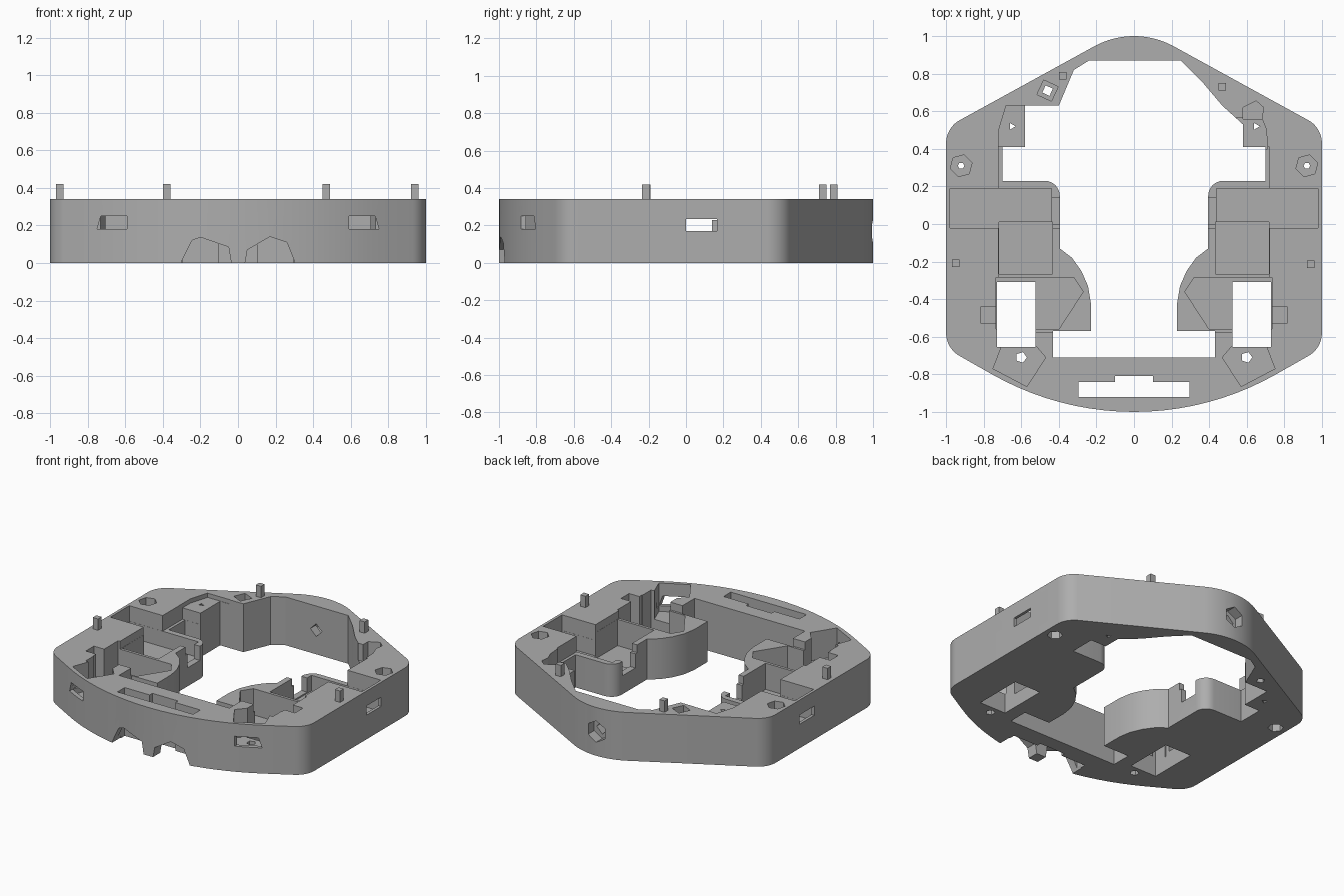
import bpy, bmesh, math
from mathutils import Vector, Matrix

cube = bpy.data.objects.get("Cube")
if cube:
    bpy.data.objects.remove(cube, do_unlink=True)

TOP = 0.34
ABOVE, BELOW = 0.5, -0.1

grey = bpy.data.materials.new("plain_grey")
grey.use_nodes = True
grey.diffuse_color = (0.42, 0.42, 0.42, 1)
grey.node_tree.nodes["Principled BSDF"].inputs["Base Color"].default_value = grey.diffuse_color


def arc(cx, cy, r, a0, a1, n=10):
    """Points on an arc, angles in degrees."""
    angles = [math.radians(a0 + (a1 - a0) * i / n) for i in range(n + 1)]
    return [(cx + r * math.cos(a), cy + r * math.sin(a)) for a in angles]


def mirrored(half):
    """Close a +x half outline with its mirror image."""
    return half + [(-x, y) for x, y in reversed(half) if abs(x) > 1e-4]


def flip(points, side):
    return [(x * side, y) for x, y in points]


def rect(x0, x1, y0, y1):
    return [(x0, y0), (x1, y0), (x1, y1), (x0, y1)]


def ngon(x, y, r, n, turn=0):
    return arc(x, y, r, turn, turn + 360, n)[:-1]


def prism(name, points, z0, z1, along_y=False):
    """Extrude a flat profile up z, or an x-z profile along y."""
    bm = bmesh.new()
    place = (lambda p, d: (p[0], d, p[1])) if along_y else (lambda p, d: (p[0], p[1], d))
    face = bm.faces.new([bm.verts.new(place(p, z0)) for p in points])
    new = bmesh.ops.extrude_face_region(bm, geom=[face])["geom"]
    shift = Vector((0, z1 - z0, 0)) if along_y else Vector((0, 0, z1 - z0))
    bmesh.ops.translate(bm, vec=shift, verts=[v for v in new if isinstance(v, bmesh.types.BMVert)])
    bmesh.ops.recalc_face_normals(bm, faces=bm.faces)
    mesh = bpy.data.meshes.new(name)
    bm.to_mesh(mesh)
    bm.free()
    mesh.materials.append(grey)
    obj = bpy.data.objects.new(name, mesh)
    bpy.context.collection.objects.link(obj)
    return obj


# Outer shell: round nose, clipped corners, bowed front
outline = mirrored(arc(0, -1 + 1.53, 1.53, -90, -60) + arc(0.86, -0.58, 0.14, -60, 0)
                   + arc(0.86, 0.43, 0.14, 0, 60) + arc(0, 0.56, 0.44, 60, 90))
body = prism("chassis_ring", outline, 0, TOP)


def cut(points, z0, z1=ABOVE, along_y=False):
    tool = prism("cutter", points, z0, z1, along_y)
    tool.hide_render = True
    mod = body.modifiers.new("cut", "BOOLEAN")
    mod.operation, mod.solver, mod.object = "DIFFERENCE", "EXACT", tool
    bpy.context.view_layer.objects.active = body
    bpy.ops.object.modifier_apply(modifier=mod.name)
    bpy.data.objects.remove(tool, do_unlink=True)


# Central opening, with different shoulders on the two sides
side_edge = ([(0.43, -0.71), (0.43, -0.57), (0.23, -0.57)]
             + [(0.23, -0.42), (0.245, -0.33), (0.28, -0.25), (0.33, -0.18), (0.395, -0.13)]
             + arc(0.475, 0.15, 0.08, 180, 90, 6) + [(0.70, 0.23), (0.70, 0.41), (0.58, 0.41)])
left_top = [(0.58, 0.53), (0.47, 0.63), (0.36, 0.76), (0.25, 0.87)]
right_top = [(-0.24, 0.87), (-0.32, 0.82), (-0.40, 0.63), (-0.58, 0.63)]
cut(side_edge + left_top + right_top + flip(reversed(side_edge), -1), BELOW)

# Stepped slot through the front rim
cut(mirrored([(0.1, -0.81), (0.1, -0.84), (0.295, -0.84), (0.295, -0.92)][::-1]), BELOW)

for s in (1, -1):
    # Inner walls lowered below the rim
    cut(flip([(0.2, -0.575), (0.53, -0.575), (0.53, -0.5), (0.72, -0.5),
              (0.72, -0.02), (0.2, -0.02)], s), 0.285)
    cut(flip([(0.2, -0.021), (0.98, -0.021), (0.98, 0.19), (0.72, 0.19),
              (0.72, 0.411), (0.2, 0.411)], s), 0.23)
    # Bays sunk behind the inner walls
    cut(flip(rect(0.44, 0.979, -0.02, 0.189), s), 0.12)
    cut(flip(rect(0.435, 0.719, -0.265, 0.01), s), 0.1)
    cut(flip([(0.735, -0.285), (0.32, -0.285), (0.27, -0.36), (0.40, -0.56),
              (0.735, -0.56)], s), 0.1)
    cut(flip(rect(0.71, 0.815, -0.53, -0.44), s), 0.13)
    # Wheel opening and wall notch
    cut(flip(rect(0.525, 0.73, -0.655, -0.31), s), BELOW)
    cut(flip(rect(0.3, 0.46, 0, 0.14), s), 0.13)
    # Angled front pocket with its window
    cut(flip([(0.75, -0.77), (0.57, -0.865), (0.47, -0.71), (0.53, -0.64), (0.70, -0.64)], s), 0.14)
    cut(flip([(0.59, 0.18), (0.75, 0.18), (0.73, 0.25), (0.59, 0.25)], s), -1.1, -0.72, True)
    # Side window
    cut(flip(rect(0.9, 1.1, 0, 0.165), s), 0.17, 0.235)
    # Screw recesses above and below, joined by a bore
    cut(ngon(0.92 * s, 0.31, 0.06, 6, 15), 0.25)
    cut(ngon(0.92 * s, 0.31, 0.05, 6, 15), BELOW, 0.06)
    cut(ngon(0.92 * s, 0.31, 0.018, 6), BELOW)
    cut(ngon(0.60 * s, -0.71, 0.03, 5), BELOW)
    cut(ngon(0.65 * s, 0.52, 0.02, 3), BELOW)

# Posts beside the nose and the rear-shoulder pockets
cut([(-0.5, 0.40), (-0.72, 0.40), (-0.72, 0.5), (-0.68, 0.632), (-0.5, 0.632)], 0.31)
cut([(0.5, 0.40), (0.71, 0.40), (0.705, 0.5), (0.68, 0.565), (0.5, 0.565)], 0.22)
cut([(0.58, 0.56), (0.68, 0.56), (0.69, 0.62), (0.65, 0.655), (0.58, 0.62)], 0.16)
cut(ngon(-0.46, 0.71, 0.06, 4, 20), 0.24)
cut(ngon(-0.46, 0.71, 0.03, 4, 20), BELOW)

# Hexagonal nose socket with a square bore
cut(ngon(0, 0.17, 0.075, 6, 30), 0.93, 1.1, True)
cut(ngon(0, 0.17, 0.045, 4), 0.8, 1.1, True)

# Faceted scoops under the front edge
cut([(-0.31, -0.1), (-0.30, 0.01), (-0.245, 0.12), (-0.2, 0.137), (-0.05, 0.085), (-0.02, -0.1)],
    -1.1, -0.88, True)
cut([(0.02, -0.1), (0.05, 0.07), (0.17, 0.14), (0.26, 0.11), (0.30, 0.01), (0.31, -0.1)],
    -1.1, -0.88, True)

# Smooth the curved rim, keep edges crisp
bpy.ops.object.select_all(action="DESELECT")
body.select_set(True)
bpy.context.view_layer.objects.active = body
bpy.ops.object.shade_smooth_by_angle(angle=math.radians(25))

# Locating pegs
for name, x, y in (("front_right_peg", -0.95, -0.21), ("front_left_peg", 0.94, -0.215),
                   ("rear_right_peg", -0.38, 0.79), ("rear_left_peg", 0.47, 0.73)):
    prism(name, rect(x - 0.02, x + 0.02, y - 0.02, y + 0.02), TOP - 0.02, 0.42)
